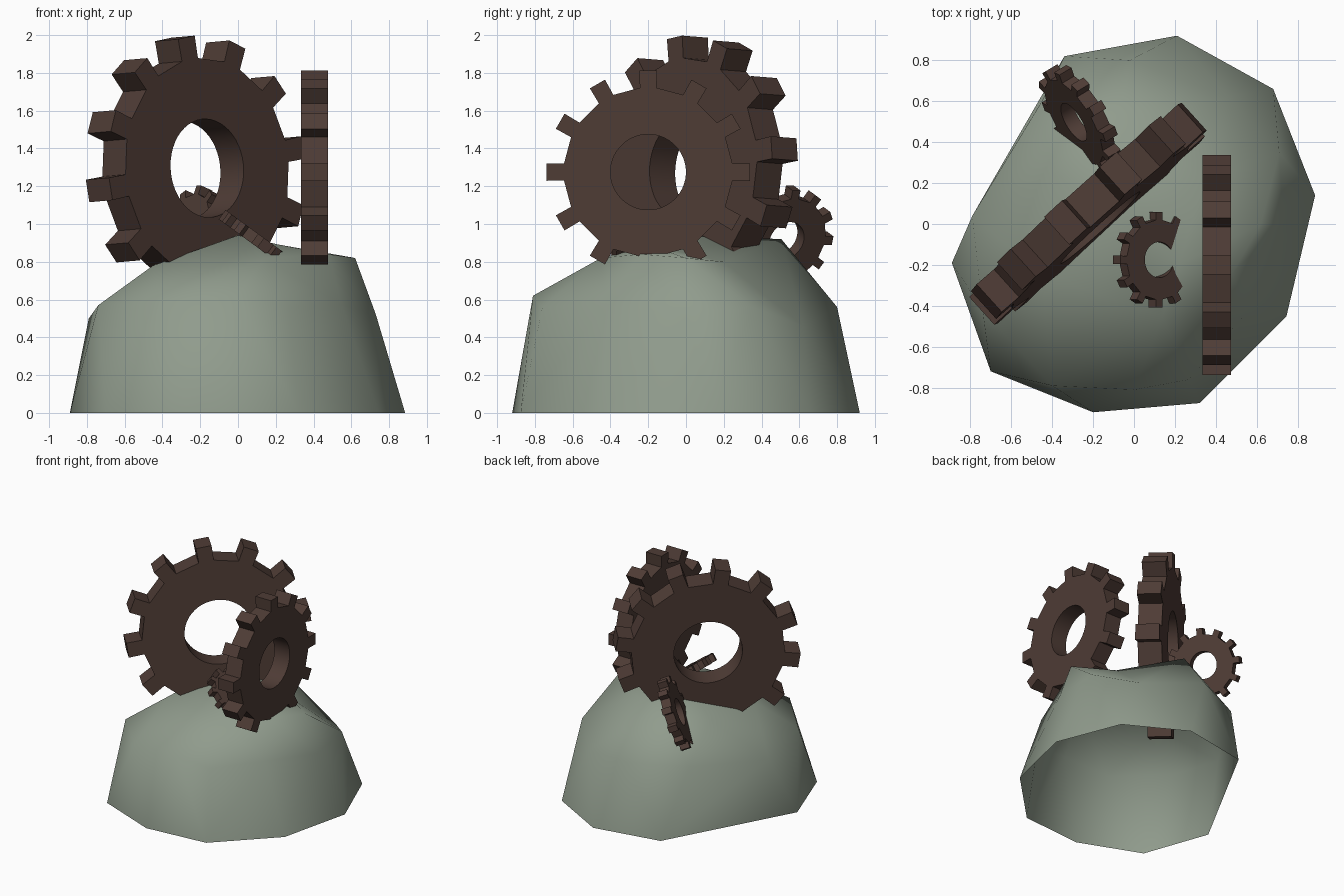
import bpy, bmesh, math
from mathutils import Vector, Matrix

if "Cube" in bpy.data.objects:
    bpy.data.objects.remove(bpy.data.objects["Cube"])


def material(name, rgb):
    m = bpy.data.materials.new(name)
    m.diffuse_color = (*rgb, 1)
    m.use_nodes = True
    m.node_tree.nodes["Principled BSDF"].inputs["Base Color"].default_value = m.diffuse_color
    return m


STONE = material("grey green stone", (0.28, 0.33, 0.265))
RUST = material("dark brown metal", (0.077, 0.045, 0.036))


def make_object(name, bm, mat, angle):
    bmesh.ops.recalc_face_normals(bm, faces=bm.faces)
    me = bpy.data.meshes.new(name)
    bm.to_mesh(me)
    bm.free()
    me.materials.append(mat)
    ob = bpy.data.objects.new(name, me)
    bpy.context.collection.objects.link(ob)
    bpy.ops.object.select_all(action='DESELECT')
    ob.select_set(True)
    bpy.context.view_layer.objects.active = ob
    bpy.ops.object.shade_smooth_by_angle(angle=math.radians(angle))
    return ob


# Rock mound: irregular rings wrapped with a skin, open underneath
def make_mound():
    base = [(-.89, -.19), (-.70, -.72), (-.20, -.92), (.32, -.875), (.745, -.45),
            (.885, .14), (.68, .66), (.21, .92), (-.34, .82)]
    shoulder = [(-.79, .04, .50), (-.74, -.42, .57), (-.40, -.79, .59), (0, -.81, .62),
                (.27, -.76, .56), (.55, -.43, .57), (.73, 0, .52), (.71, .35, .56),
                (.46, .62, .46), (-.02, .80, .56), (-.45, .60, .56)]
    crown = [(.62, 0, .82), (.34, .20, .80), (-.07, .505, .92), (-.40, .25, .80),
             (-.45, -.25, .78), (.14, -.45, .82), (0, 0, .94),
             (.48, -.24, .84), (.22, -.2, .89)]
    points = [Vector((x, y, 0)) for x, y in base] + [Vector(p) for p in shoulder + crown]
    centre = Vector((0, 0, .3))
    bm = bmesh.new()
    # wrap the points on a ball first, then move them to their real places
    place = {}
    for p in points:
        v = bm.verts.new((p - centre).normalized())
        place[v] = p
    bmesh.ops.convex_hull(bm, input=bm.verts[:])
    for v in bm.verts:
        v.co = place[v]
    floor = [f for f in bm.faces if all(v.co.z < 1e-4 for v in f.verts)]
    bmesh.ops.delete(bm, geom=floor, context='FACES_ONLY')
    loose = [e for e in bm.edges if not e.link_faces]
    bmesh.ops.delete(bm, geom=loose, context='EDGES')
    return make_object("rock_mound", bm, STONE, 60)


# Gear: twelve square teeth, round bore, same proportions at any size
def make_gear(name, centre, normal, radius, phase=0, teeth=12):
    n = Vector(normal).normalized()
    u = Vector((0, 0, 1)).cross(n).normalized()
    v = n.cross(u)
    frame = Matrix((u, v, n)).transposed()
    half = .13
    step = 360 / teeth
    tooth = [(-5.7, .83), (-4.9, 1.0), (4.9, 1.0), (5.7, .83)]
    bm = bmesh.new()

    def ring(z, bore):
        out = []
        for i in range(teeth):
            for k, (a, r) in enumerate(tooth):
                if bore:
                    a, r = (k - 1.5) * step / 4, .37
                t = math.radians(phase + i * step + a)
                p = Vector((r * math.cos(t), r * math.sin(t), z)) * radius
                out.append(bm.verts.new(Vector(centre) + frame @ p))
        return out

    loops = [ring(half, False), ring(-half, False), ring(-half, True), ring(half, True)]
    count = teeth * 4
    for a, b in zip(loops, loops[1:] + loops[:1]):
        for i in range(count):
            j = (i + 1) % count
            bm.faces.new((a[i], a[j], b[j], b[i]))
    return make_object(name, bm, RUST, 15)


make_mound()
make_gear("large_gear", (-.225, .05, 1.29), (.67, -.74, .06), .705, phase=9)
make_gear("upright_side_gear", (.405, -.20, 1.275), (1, 0, 0), .54)
make_gear("small_back_gear", (-.265, .515, .925), (-.80, -.48, .36), .285)
make_gear("small_sunken_gear", (.105, -.175, .912), (.59, 0, .81), .235)
